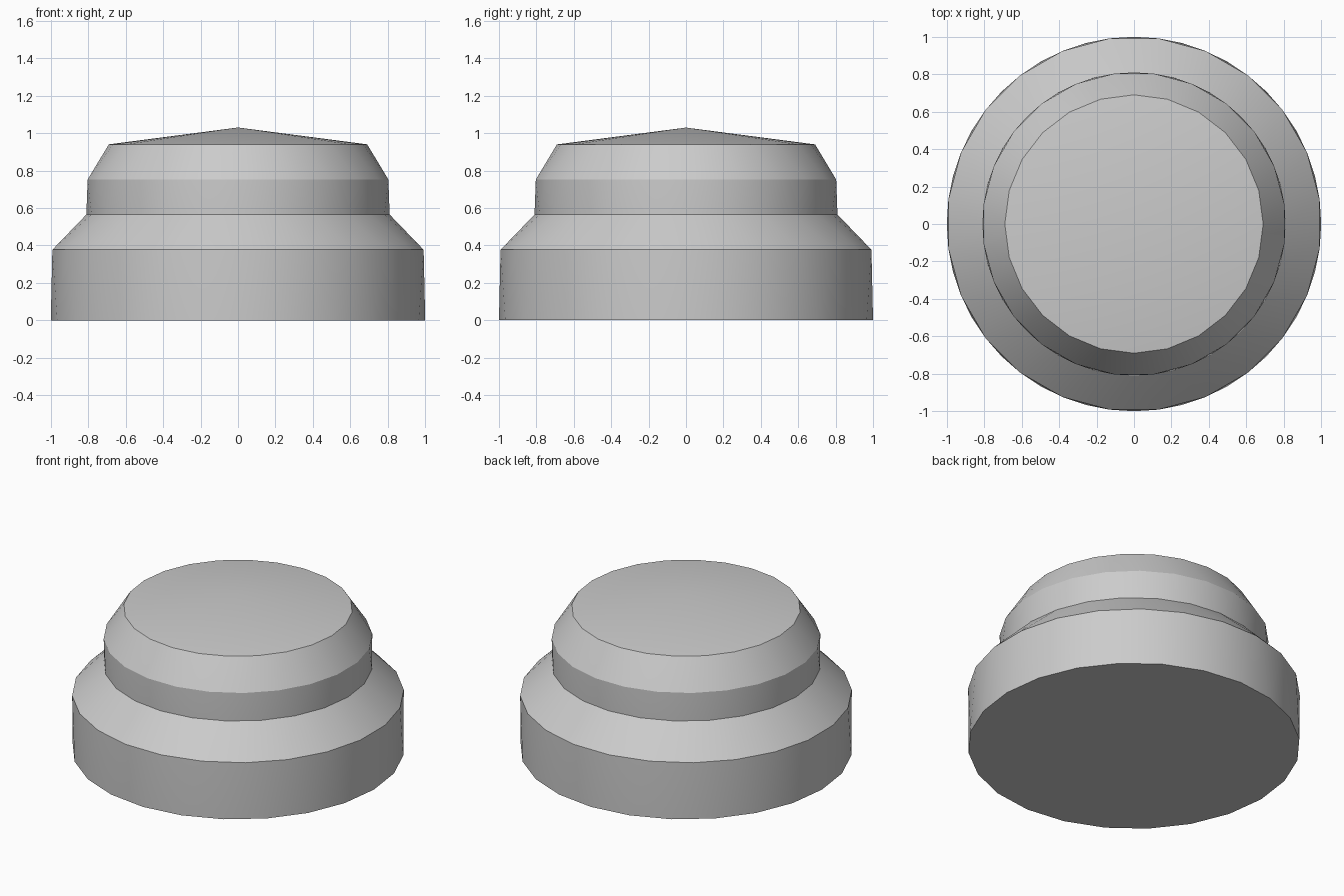
import bpy
import bmesh
import math

SIDES = 24

cube = bpy.data.objects.get("Cube")
if cube:
    bpy.data.objects.remove(cube, do_unlink=True)

# Plain grey material
grey = bpy.data.materials.new("light grey")
grey.use_nodes = True
colour = (0.6, 0.6, 0.6, 1)
grey.diffuse_color = colour
grey.node_tree.nodes["Principled BSDF"].inputs["Base Color"].default_value = colour


def add_ring(bm, radius, z, turn):
    """Ring of vertices, turned by a fraction of one side."""
    step = math.tau / SIDES
    return [bm.verts.new((radius * math.cos((i + turn) * step),
                          radius * math.sin((i + turn) * step), z))
            for i in range(SIDES)]


# Stepped profile: radius, height, turn
profile = [(1.0, 0.0, 0), (1.0, 0.377, 0.5), (0.81, 0.565, 0),
           (0.81, 0.752, 0.5), (0.69, 0.94, 0)]

bm = bmesh.new()
rings = [add_ring(bm, *point) for point in profile]

# Walls, as triangles between staggered rings
for (low, high), (p, q) in zip(zip(rings, rings[1:]), zip(profile, profile[1:])):
    for i in range(SIDES):
        j = (i + 1) % SIDES
        if q[2] > p[2]:
            bm.faces.new((low[i], low[j], high[i]))
            bm.faces.new((low[j], high[j], high[i]))
        else:
            bm.faces.new((low[i], high[j], high[i]))
            bm.faces.new((low[i], low[j], high[j]))

# Flat underside and shallow conical cap
bm.faces.new(rings[0][::-1])
apex = bm.verts.new((0, 0, 1.03))
for i in range(SIDES):
    bm.faces.new((rings[-1][i], rings[-1][(i + 1) % SIDES], apex))
bmesh.ops.recalc_face_normals(bm, faces=bm.faces)

mesh = bpy.data.meshes.new("stepped_dome")
bm.to_mesh(mesh)
bm.free()
mesh.materials.append(grey)
dome = bpy.data.objects.new("stepped_dome", mesh)
bpy.context.collection.objects.link(dome)

# Smooth around the walls, sharp at the steps
bpy.ops.object.select_all(action='DESELECT')
dome.select_set(True)
bpy.context.view_layer.objects.active = dome
bpy.ops.object.shade_smooth_by_angle(angle=math.radians(25))
